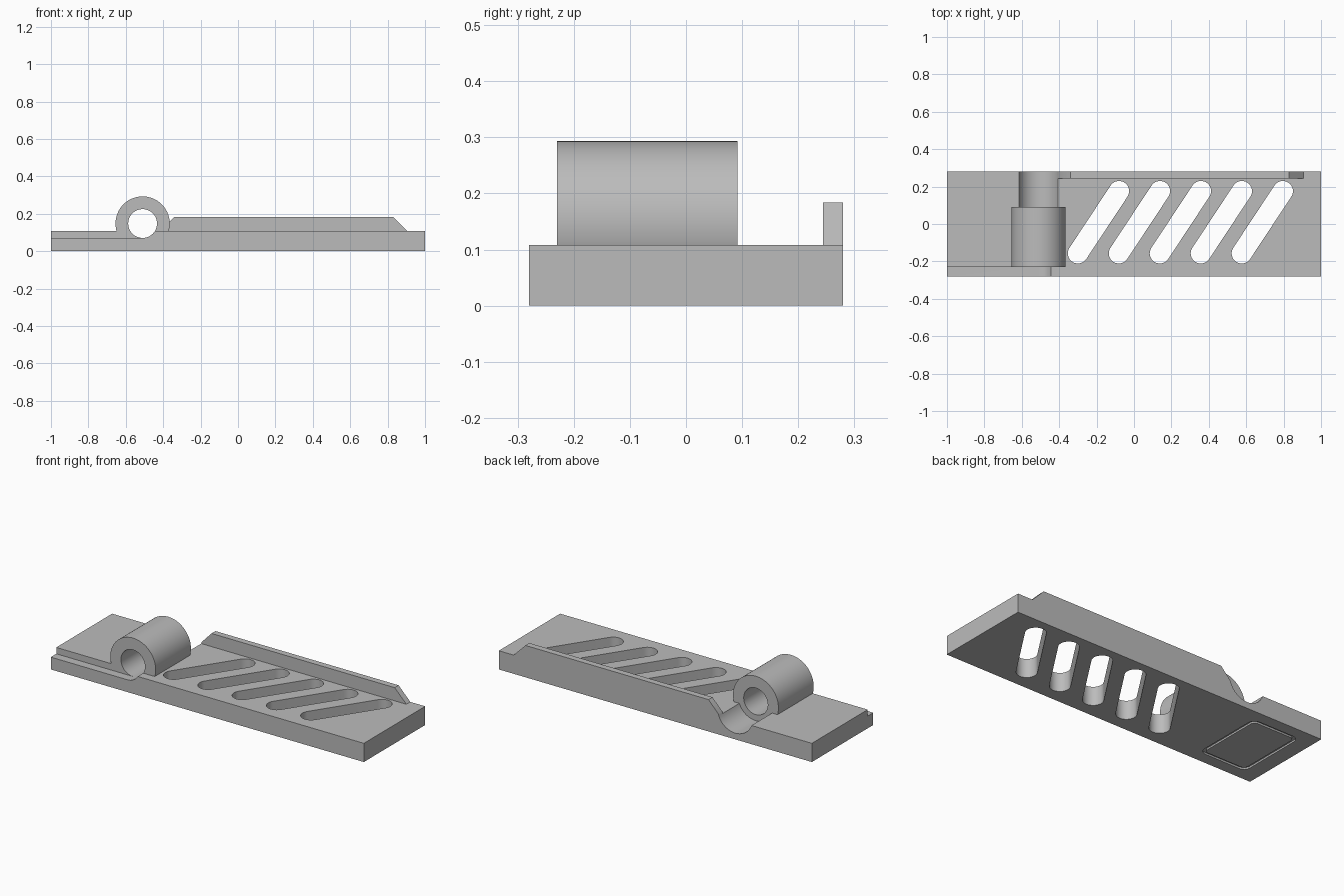
import bpy
import bmesh
from math import cos, sin, pi, atan2
from mathutils import Vector

if "Cube" in bpy.data.objects:
    bpy.data.objects.remove(bpy.data.objects["Cube"], do_unlink=True)

gray = bpy.data.materials.new("plain gray")
gray.use_nodes = True
gray.diffuse_color = (0.5, 0.5, 0.5, 1)
gray.node_tree.nodes["Principled BSDF"].inputs["Base Color"].default_value = (0.5, 0.5, 0.5, 1)

TOP = 0.108               # top of the plate
HALF = 0.28               # half depth of the plate
BORE_X, BORE_Z = -0.51, 0.148
BARREL_FRONT, BARREL_BACK = -0.23, 0.092


def prism(name, profile, axis, lo, hi):
    """Extrude a 2D outline along y (outline in x, z) or z (outline in x, y)."""
    bm = bmesh.new()
    place = (lambda a, b: (a, lo, b)) if axis == "y" else (lambda a, b: (a, b, lo))
    face = bm.faces.new([bm.verts.new(place(a, b)) for a, b in profile])
    ext = bmesh.ops.extrude_face_region(bm, geom=[face])
    verts = [v for v in ext["geom"] if isinstance(v, bmesh.types.BMVert)]
    shift = Vector((0, hi - lo, 0) if axis == "y" else (0, 0, hi - lo))
    bmesh.ops.translate(bm, verts=verts, vec=shift)
    bmesh.ops.recalc_face_normals(bm, faces=bm.faces)
    mesh = bpy.data.meshes.new(name)
    bm.to_mesh(mesh)
    bm.free()
    mesh.materials.append(gray)
    obj = bpy.data.objects.new(name, mesh)
    bpy.context.collection.objects.link(obj)
    return obj


def arc(cx, cy, r, start, end, n):
    return [(cx + r * cos(start + (end - start) * i / n),
             cy + r * sin(start + (end - start) * i / n)) for i in range(n + 1)]


def rect(x0, x1, y0, y1):
    return [(x0, y0), (x1, y0), (x1, y1), (x0, y1)]


def round_rect(x0, x1, y0, y1, r):
    corners = [(x1 - r, y1 - r), (x0 + r, y1 - r), (x0 + r, y0 + r), (x1 - r, y0 + r)]
    return [p for i, (x, y) in enumerate(corners)
            for p in arc(x, y, r, i * pi / 2, (i + 1) * pi / 2, 6)]


def capsule(x0, y0, x1, y1, r):
    a = atan2(y1 - y0, x1 - x0)
    return (arc(x1, y1, r, a - pi / 2, a + pi / 2, 16)
            + arc(x0, y0, r, a + pi / 2, a + 3 * pi / 2, 16))


def tube(name, r, lo, hi):
    return prism(name, arc(BORE_X, BORE_Z, r, 0, 2 * pi, 72)[:-1], "y", lo, hi)


def combine(target, other, operation):
    mod = target.modifiers.new(operation, "BOOLEAN")
    mod.operation = operation
    mod.solver = "EXACT"
    mod.object = other
    bpy.context.view_layer.objects.active = target
    bpy.ops.object.modifier_apply(modifier=mod.name)
    bpy.data.objects.remove(other, do_unlink=True)


# Plate with the chamfered back rail
plate = prism("slotted_plate", rect(-1, 1, -HALF, HALF), "z", 0, TOP)
rail = prism("rail", [(-0.412, 0.06), (0.905, 0.06), (0.905, TOP),
                      (0.83, 0.184), (-0.34, 0.184), (-0.412, TOP)], "y", 0.244, HALF)
combine(plate, rail, "UNION")

# Lowered ledge along the front and wide channel behind the barrel
combine(plate, prism("ledge_cut", rect(-1.1, BORE_X, -0.4, BARREL_FRONT), "z", 0.071, 0.4),
        "DIFFERENCE")
combine(plate, tube("channel_cut", 0.112, BARREL_BACK, 0.4), "DIFFERENCE")

# Hinge barrel and its bore
combine(plate, tube("barrel", 0.145, BARREL_FRONT, BARREL_BACK), "UNION")
combine(plate, tube("bore_cut", 0.077, -0.4, 0.4), "DIFFERENCE")

# Slanted slots
for i in range(5):
    x = -0.3 + 0.219 * i
    slot = prism("slot_cut", capsule(x, -0.157, x + 0.22, 0.176, 0.054), "z", -0.1, 0.4)
    combine(plate, slot, "DIFFERENCE")

# Rounded frame groove on the underside
groove = prism("groove_cut", round_rect(-0.91, -0.61, -0.212, 0.212, 0.04), "z", -0.05, 0.01)
core = prism("groove_core", round_rect(-0.893, -0.627, -0.195, 0.195, 0.025), "z", -0.1, 0.1)
combine(groove, core, "DIFFERENCE")
combine(plate, groove, "DIFFERENCE")

# Smooth curved walls, keep hard edges
bpy.ops.object.select_all(action="DESELECT")
plate.select_set(True)
bpy.context.view_layer.objects.active = plate
bpy.ops.object.shade_smooth_by_angle(angle=pi / 6)
